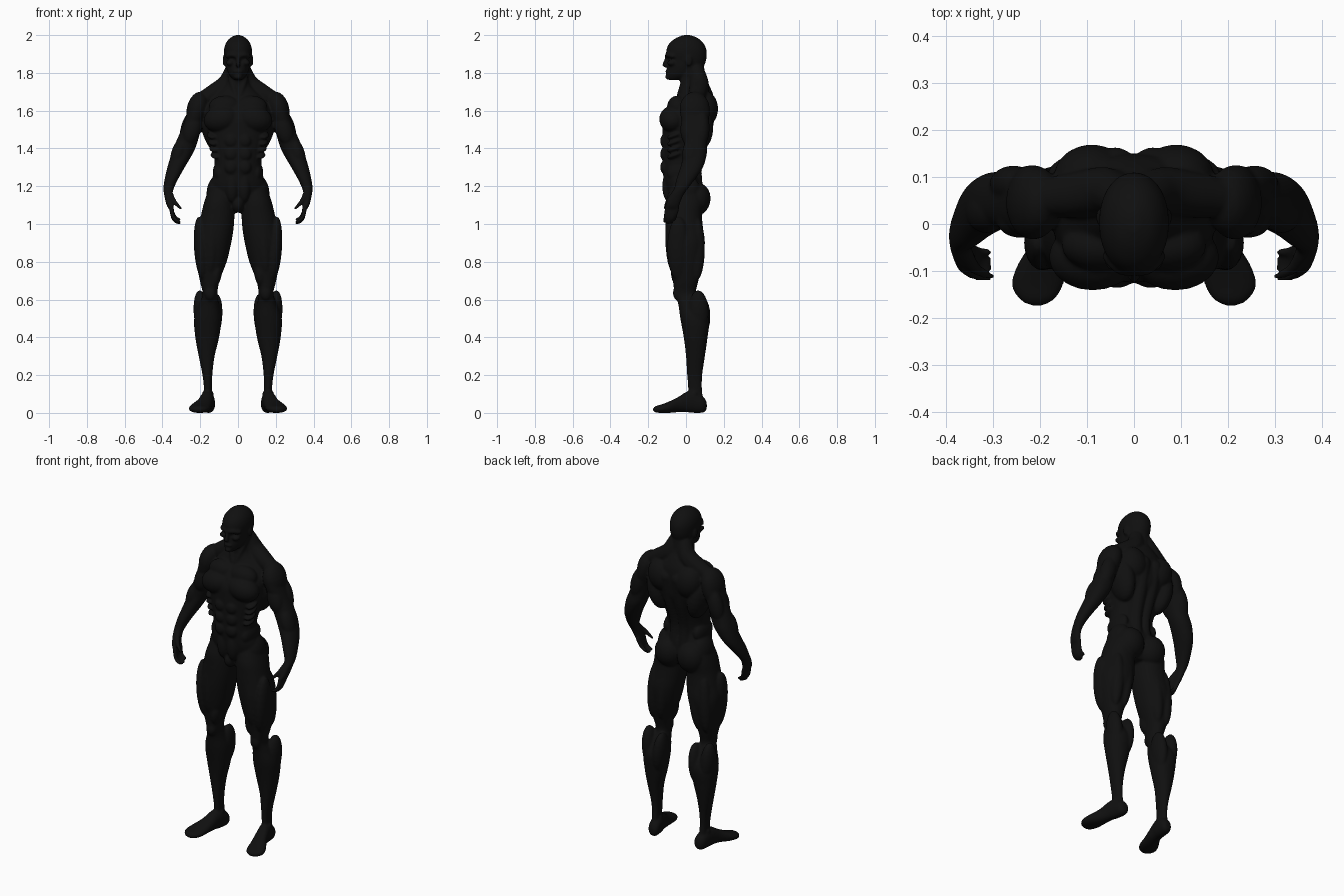
import bpy, bmesh, math
from mathutils import Vector, Matrix

bm = bmesh.new()


def spline(rows, steps=5):
    """Catmull-Rom interpolation through rows of numbers."""
    out = []
    for i in range(len(rows) - 1):
        a, b, c, d = rows[max(i - 1, 0)], rows[i], rows[i + 1], rows[min(i + 2, len(rows) - 1)]
        for s in range(steps):
            t = s / steps
            out.append([0.5 * (2 * q + (r - p) * t + (2 * p - 5 * q + 4 * r - w) * t * t
                               + (3 * q - p - 3 * r + w) * t ** 3) for p, q, r, w in zip(a, b, c, d)])
    return out + [list(rows[-1])]


def loft(rows, axis='z', power=2.2, n=36):
    """Rows: position on axis, x centre, x radius, low and high edge of the other axis."""
    rings = []
    for t, cx, rx, lo, hi in spline(rows):
        ring = []
        for k in range(n):
            a = 2 * math.pi * k / n
            c, s = math.cos(a), math.sin(a)
            x = cx + rx * math.copysign(abs(c) ** (2 / power), c)
            o = (lo + hi) / 2 + (hi - lo) / 2 * math.copysign(abs(s) ** (2 / power), s)
            ring.append(bm.verts.new((x, o, t) if axis == 'z' else (x, t, o)))
        rings.append(ring)
    for r, q in zip(rings, rings[1:]):
        for k in range(n):
            bm.faces.new((r[k], r[(k + 1) % n], q[(k + 1) % n], q[k]))
    bm.faces.new(rings[0])
    bm.faces.new(rings[-1])


def muscle(x, y, z, rx, ry, rz, tilt=0, lean=0):
    """Ellipsoid; tilt turns it about y, lean about x (degrees)."""
    m = (Matrix.Translation((x, y, z)) @ Matrix.Rotation(math.radians(tilt), 4, 'Y')
         @ Matrix.Rotation(math.radians(lean), 4, 'X') @ Matrix.Diagonal((rx, ry, rz, 1)))
    bmesh.ops.create_uvsphere(bm, u_segments=20, v_segments=12, radius=1, matrix=m)


def cord(*pts):
    """Rounded strand through (x, y, z, radius) points."""
    for x, y, z, r in spline(pts, 8):
        bmesh.ops.create_uvsphere(bm, u_segments=12, v_segments=8, radius=r,
                                  matrix=Matrix.Translation((x, y, z)))


# leg
loft([(1.20, .085, .065, -.08, .08), (1.12, .10, .078, -.105, .095), (1.05, .107, .088, -.108, .085),
      (.98, .117, .094, -.108, .09), (.9, .132, .096, -.105, .10), (.8, .14, .08, -.09, .088),
      (.7, .15, .052, -.07, .066), (.63, .148, .039, -.06, .052), (.58, .153, .051, -.042, .08),
      (.5, .16, .072, -.03, .122), (.4, .163, .063, -.012, .114), (.3, .166, .042, 0, .10),
      (.2, .162, .026, .006, .086), (.12, .159, .021, .012, .085), (.05, .159, .025, .01, .095)])
muscle(.195, -.04, .87, .038, .06, .17, 4)      # outer thigh
muscle(.135, -.06, .93, .045, .05, .2, -4)      # front thigh
muscle(.115, -.035, .74, .03, .045, .075, -8)   # inner thigh above knee
muscle(.148, -.045, .635, .03, .024, .04)       # kneecap
muscle(.12, .07, .51, .037, .06, .12, -4)       # inner calf
muscle(.195, .065, .53, .04, .055, .12, 4)      # outer calf
muscle(.11, .05, .87, .04, .05, .17, -6)        # hamstrings
muscle(.17, .055, .87, .04, .045, .17, -3)
muscle(.16, .045, .1, .032, .02, .022)          # ankle bones
# foot
loft([(.11, .152, .015, .02, .055), (.092, .154, .032, .002, .085), (.04, .16, .036, 0, .115),
      (0, .168, .037, .004, .11), (-.04, .178, .042, .004, .085), (-.09, .197, .053, 0, .06),
      (-.13, .206, .055, 0, .045), (-.16, .207, .038, .002, .036), (-.174, .207, .015, .01, .025)], 'y')
# buttock and hip
muscle(.075, .058, 1.13, .08, .072, .088, 0, -10)
muscle(.115, .0, 1.18, .05, .075, .08, -12)
# arm down to the palm
loft([(1.69, .19, .03, .02, .09), (1.64, .208, .05, -.025, .12), (1.58, .222, .05, -.03, .125),
      (1.5, .248, .052, -.012, .11), (1.42, .277, .058, -.01, .11), (1.37, .297, .056, -.012, .11),
      (1.3, .328, .046, -.03, .09), (1.24, .352, .036, -.05, .05), (1.19, .367, .028, -.062, .012),
      (1.15, .369, .021, -.085, -.015), (1.10, .361, .017, -.108, -.035), (1.075, .35, .012, -.106, -.04)])
muscle(.215, .046, 1.61, .056, .08, .092, -14)  # shoulder cap
muscle(.243, .01, 1.5, .046, .04, .085, -18)    # biceps
muscle(.257, .085, 1.51, .045, .04, .1, -16)    # triceps
muscle(.315, .03, 1.37, .04, .05, .09, -16)     # forearm
# fingers and thumb
for i, y in enumerate((-.1, -.081, -.063, -.046)):
    drop = (0, .008, .004, -.012)[i]
    cord((.354, y, 1.09, .0125), (.345, y - .007, 1.045 - drop, .011),
         (.33, y - .012, 1.022 - drop, .0095), (.308, y - .014, 1.012 - drop, .0075))
cord((.362, -.06, 1.16, .018), (.338, -.095, 1.12, .013), (.304, -.112, 1.083, .008))
# chest, back and neck muscles
muscle(.088, -.07, 1.555, .095, .072, .07, 10)  # chest
muscle(.07, -.045, 1.62, .085, .055, .06)
muscle(.135, .06, 1.51, .058, .085, .13, 12)    # side of back
muscle(.09, .1, 1.61, .08, .07, .095, 15)       # shoulder blade
cord((.03, .055, 1.81, .042), (.06, .07, 1.74, .052), (.13, .062, 1.69, .05), (.19, .055, 1.66, .04))
cord((.03, .05, 1.2, .04), (.03, .055, 1.32, .032), (.035, .095, 1.48, .04), (.04, .12, 1.62, .045))
cord((.052, .03, 1.83, .014), (.035, -.01, 1.76, .015), (.012, -.035, 1.685, .014))
# abdominal blocks and flank
for z in (1.44, 1.37, 1.3):
    muscle(.036, -.113, z, .035, .024, .036)
muscle(.032, -.09, 1.2, .036, .036, .085)
muscle(.1, -.02, 1.27, .034, .08, .06)
for k in range(4):
    muscle(.135 - .006 * k, -.06, 1.47 - .035 * k, .03, .045, .014, 0, 20)
# ear, cheekbone, brow and lip halves
muscle(.074, .015, 1.865, .007, .018, .03)
muscle(.042, -.075, 1.853, .022, .026, .016)
cord((.01, -.101, 1.892, .012), (.035, -.094, 1.895, .012), (.058, -.07, 1.888, .011))
muscle(.008, -.1, 1.808, .018, .01, .007)

# mirror all paired parts
dup = bmesh.ops.duplicate(bm, geom=bm.verts[:] + bm.edges[:] + bm.faces[:])
for v in dup['geom']:
    if isinstance(v, bmesh.types.BMVert):
        v.co.x = -v.co.x

# torso and neck
loft([(1.06, 0, .045, -.05, .05), (1.12, 0, .105, -.09, .085), (1.2, 0, .145, -.112, .085),
      (1.27, 0, .128, -.122, .065), (1.34, 0, .125, -.125, .075), (1.42, 0, .143, -.126, .1),
      (1.5, 0, .165, -.125, .135), (1.56, 0, .175, -.12, .145), (1.62, 0, .17, -.09, .15),
      (1.68, 0, .125, -.045, .145), (1.73, 0, .075, -.03, .125), (1.77, 0, .057, -.033, .105),
      (1.84, 0, .053, -.03, .095)])
muscle(0, -.07, 1.105, .032, .042, .045)
# head
loft([(1.763, 0, .022, -.09, -.045), (1.79, 0, .047, -.104, .05), (1.83, 0, .062, -.1, .09),
      (1.865, 0, .069, -.093, .106), (1.9, 0, .074, -.104, .11), (1.93, 0, .073, -.102, .106),
      (1.96, 0, .063, -.085, .09), (1.985, 0, .042, -.052, .062), (2.0, 0, .012, -.015, .025)], power=2.1)
cord((0, -.1, 1.885, .009), (0, -.108, 1.86, .011), (0, -.113, 1.842, .013))
muscle(0, -.095, 1.778, .022, .016, .014)

bmesh.ops.recalc_face_normals(bm, faces=bm.faces[:])
mesh = bpy.data.meshes.new("body")
bm.to_mesh(mesh)
bm.free()
body = bpy.data.objects.new("body", mesh)
bpy.context.collection.objects.link(body)

# fuse the parts into one smooth skin
fuse = body.modifiers.new("fuse", 'REMESH')
fuse.mode = 'VOXEL'
fuse.voxel_size = .006
fuse.use_smooth_shade = True
soft = body.modifiers.new("soften", 'SMOOTH')
soft.factor = .5
soft.iterations = 6

skin = bpy.data.materials.new("black")
skin.diffuse_color = (.005, .005, .005, 1)
mesh.materials.append(skin)
